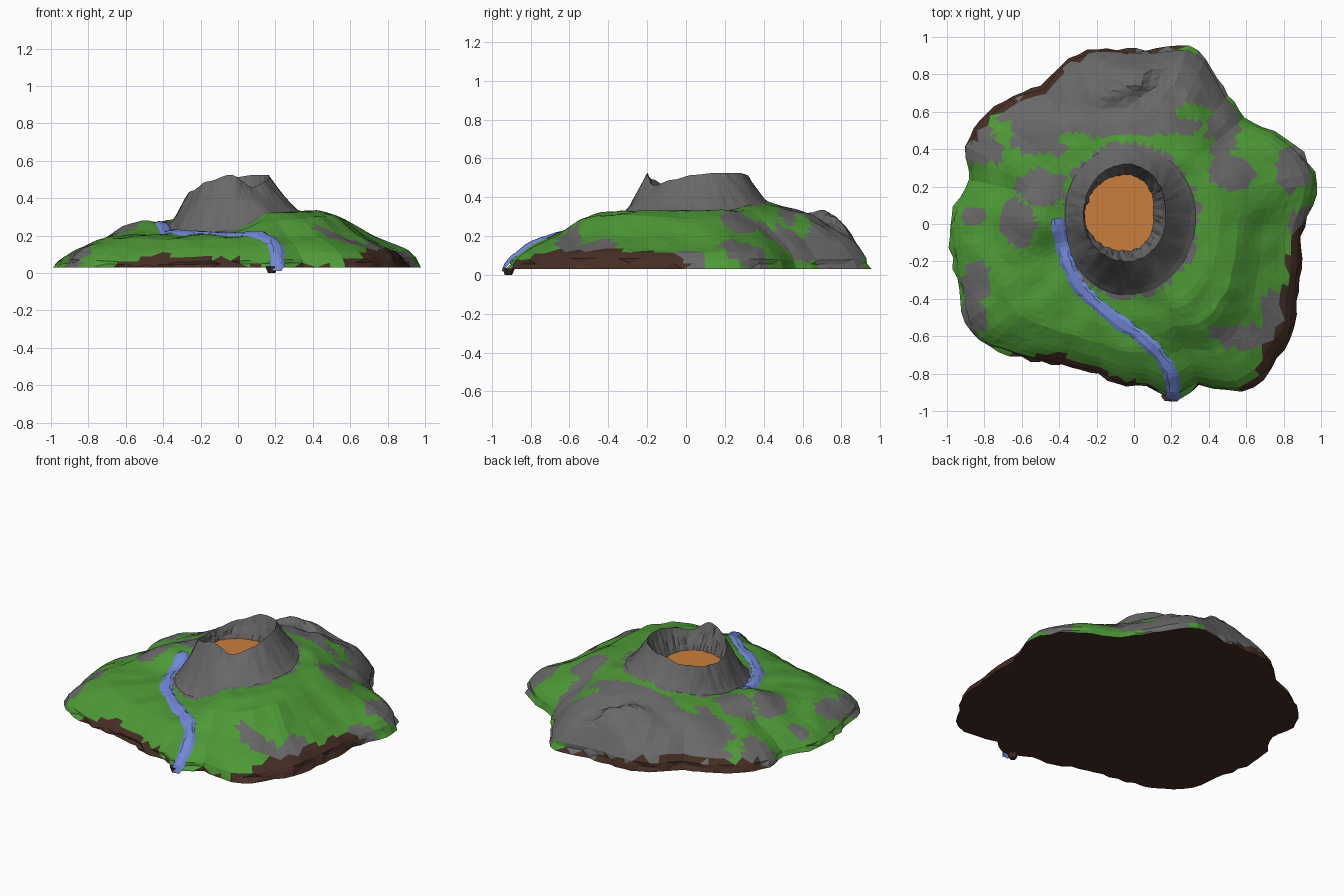
import bpy, bmesh, math, random
from mathutils import Vector, noise

if "Cube" in bpy.data.objects:
    bpy.data.objects.remove(bpy.data.objects["Cube"])

random.seed(4)
CX, CY, BASE = -0.04, 0.04, 0.03
SEG = 108


def material(name, rgb):
    m = bpy.data.materials.new(name)
    m.diffuse_color = (*rgb, 1)
    m.use_nodes = True
    m.node_tree.nodes["Principled BSDF"].inputs["Base Color"].default_value = m.diffuse_color
    return m


GREEN, GRAY, BROWN = 0, 1, 2
land = [material("grass", (0.075, 0.32, 0.037)),
        material("rock", (0.14, 0.14, 0.14)),
        material("earth", (0.06, 0.027, 0.018))]
water = material("water", (0.17, 0.25, 0.70))
molten = material("lava", (0.60, 0.21, 0.045))

# Coastline
coast = [(.99, .2), (.92, 0), (.9, -.1), (.87, -.45), (.87, -.6), (.78, -.7), (.73, -.82),
         (.58, -.91), (.35, -.87), (.22, -.95), (.15, -.92), (.08, -.88), (-.08, -.87),
         (-.2, -.81), (-.4, -.76), (-.62, -.72), (-.82, -.65), (-.92, -.53), (-.93, -.4),
         (-.98, -.2), (-1, .02), (-.88, .25), (-.92, .4), (-.85, .55), (-.65, .7),
         (-.5, .74), (-.35, .9), (-.22, .95), (-.05, .94), (.1, .94), (.3, .96),
         (.38, .9), (.5, .7), (.6, .56), (.8, .48), (.92, .38), (.98, .27)]
polar = sorted((math.degrees(math.atan2(y - CY, x - CX)) % 360, math.hypot(x - CX, y - CY))
               for x, y in coast)
polar = [(polar[-1][0] - 360, polar[-1][1])] + polar + [(polar[0][0] + 360, polar[0][1])]

# Radii and heights listed at even steps around the crater
LAVA_R = [.14, .22, .22, .18]
RIM_R = [.21, .28, .23, .24]
FOOT_R = [.37, .38, .33, .42]
RIM_Z = [.515, .525, .525, .51, .46, .43, .42, .44, .49, .525, .46, .49]
STEPS = [0, .2, .4, .6, .8, .92, 1]
SLOPES = [[.33, .335, .28, .20, .135, .11],
          [.34, .33, .27, .20, .15, .10],
          [.36, .34, .31, .25, .17, .10],
          [.38, .35, .31, .30, .22, .12],
          [.32, .30, .28, .24, .16, .10],
          [.28, .27, .22, .17, .14, .09],
          [.25, .29, .25, .16, .12, .07],
          [.22, .20, .20, .19, .14, .09],
          [.22, .20, .20, .18, .12, .07],
          [.23, .21, .20, .18, .13, .08],
          [.32, .32, .29, .20, .15, .10],
          [.33, .335, .31, .20, .14, .11]]
EARTH_T = [.98, 1.1, 1.1, 1.1, 1.1, .97, .96, .93, .9, .9, .92, 1.1,
           1.1, 1.1, 1.1, 1., .88, .88, .92, 1., .98, .86, .86, .86]

# Ground patches: centre, radii, colour
PATCHES = [(0, .7, .5, .27, GRAY), (-.48, .55, .25, .17, GRAY), (-.8, .42, .1, .12, GRAY),
           (-.5, .2, .14, .1, GRAY), (-.62, 0, .1, .14, GRAY), (-.84, -.3, .08, .1, GRAY),
           (-.86, -.5, .08, .1, GRAY), (-.85, .05, .07, .05, GRAY), (.58, -.6, .18, .07, GRAY),
           (.75, -.46, .07, .12, GRAY), (.85, .3, .09, .13, GRAY), (.52, .27, .12, .09, GRAY),
           (.47, .5, .09, .17, GRAY), (.9, 0, .08, .08, GRAY), (.32, .6, .1, .05, GREEN),
           (.1, .44, .32, .04, GREEN), (-.32, .45, .08, .04, GREEN), (-.7, .5, .06, .05, GREEN)]


def around(table, az):
    f = (az % 360) / 360 * len(table)
    i, k = int(f), f - int(f)
    k = k * k * (3 - 2 * k)
    return table[i % len(table)] * (1 - k) + table[(i + 1) % len(table)] * k


def coast_r(az):
    az %= 360
    for (a, r), (b, s) in zip(polar, polar[1:]):
        if a <= az <= b:
            return r + (s - r) * (az - a) / max(b - a, 1e-6)


def slope_z(az, t):
    """Ground height from the cone foot (t=0) to the coast (t=1)."""
    t = min(max(t, 0), 1)
    i = min(sum(t >= s for s in STEPS) - 1, 5)
    k = (t - STEPS[i]) / (STEPS[i + 1] - STEPS[i])
    h = [around([row[c] for row in SLOPES], az) for c in (i, min(i + 1, 5))]
    if i == 5:
        h[1] = BASE
    z = h[0] * (1 - k) + h[1] * k
    r = around(FOOT_R, az) * (1 - t) + coast_r(az) * t
    a = math.radians(az)
    x, y = CX + r * math.cos(a), CY + r * math.sin(a)
    crag = math.exp(-(x / .3) ** 2 - ((y - .74) / .13) ** 2)
    n = noise.noise(Vector((x * 9, y * 9, .5)))
    return max(z + n * (.012 + .06 * crag) * min(1, (1 - t) * 6), BASE)


def ground_z(x, y):
    az = math.degrees(math.atan2(y - CY, x - CX)) % 360
    foot = around(FOOT_R, az)
    return slope_z(az, (math.hypot(x - CX, y - CY) - foot) / (coast_r(az) - foot))


def ground_colour(p):
    x, y = p.x, p.y
    az = math.degrees(math.atan2(y - CY, x - CX)) % 360
    foot = around(FOOT_R, az)
    t = (math.hypot(x - CX, y - CY) - foot) / (coast_r(az) - foot)
    n = noise.noise(Vector((x * 12, y * 12, 3)))
    if t < .03 + .05 * n:
        return GRAY
    if t > around(EARTH_T, az) + .05 * n:
        return BROWN
    colour = GREEN
    for px, py, rx, ry, c in PATCHES:
        if ((x - px) / rx) ** 2 + ((y - py) / ry) ** 2 < 1 + .5 * n:
            colour = c
    return colour


def finish(name, bm, mats):
    me = bpy.data.meshes.new(name)
    bm.to_mesh(me)
    bm.free()
    for m in mats:
        me.materials.append(m)
    ob = bpy.data.objects.new(name, me)
    bpy.context.collection.objects.link(ob)
    return ob


# Island: crater wall, cone, slopes and flat underside
bm = bmesh.new()
rings = [("wall", k / 3) for k in range(3)] + [("cone", k / 6) for k in range(6)]
rings += [("slope", k / 18) for k in range(18)] + [("slope", .97), ("slope", 1)]
grid = []
for kind, t in rings:
    row = []
    for j in range(SEG):
        az = 360 * j / SEG
        lava, rim, foot = (around(q, az) for q in (LAVA_R, RIM_R, FOOT_R))
        top, wob = around(RIM_Z, az), noise.noise(Vector((j * .45, t * 2, 1)))
        if kind == "wall":
            r = lava + (rim - lava) * t + .012 * wob
            z = .34 + (top - .34) * t
        elif kind == "cone":
            r = rim + (foot - rim) * t + .006 * wob
            z0 = slope_z(az, 0)
            z = z0 + (top - z0) * (1 - t) ** 1.2
        else:
            r = foot + (coast_r(az) - foot) * t
            z = slope_z(az, t)
            r *= 1 - (.02 * random.random() if t > .96 else 0)
        a = math.radians(az)
        row.append(bm.verts.new((CX + r * math.cos(a), CY + r * math.sin(a), z)))
    grid.append(row)
for i in range(len(grid) - 1):
    for j in range(SEG):
        k = (j + 1) % SEG
        a, b, c, d = grid[i][j], grid[i + 1][j], grid[i + 1][k], grid[i][k]
        for tri in (((a, b, c), (a, c, d)) if (i + j) % 2 else ((a, b, d), (b, c, d))):
            f = bm.faces.new(tri)
            f.material_index = ground_colour(f.calc_center_median())
under = bm.faces.new(grid[-1][::-1])
under.material_index = BROWN
finish("island", bm, land)

# Lava pool
bm = bmesh.new()
pool = []
for j in range(36):
    a = math.tau * j / 36
    r = around(LAVA_R, j * 10) + .015
    pool.append(bm.verts.new((CX + r * math.cos(a), CY + r * math.sin(a), .352)))
bm.faces.new(pool)
finish("lava_pool", bm, [molten])

# River ribbon draped over the ground down to the coast
path = [(-.41, .03), (-.385, -.1), (-.36, -.2), (-.3, -.33), (-.22, -.41), (-.1, -.51),
        (.02, -.59), (.12, -.68), (.19, -.78), (.21, -.86), (.21, -.935)]
pts = []
for (x0, y0), (x1, y1) in zip(path, path[1:]):
    pts += [Vector((x0 + (x1 - x0) * k / 4, y0 + (y1 - y0) * k / 4)) for k in range(4)]
pts.append(Vector(path[-1]))
bm = bmesh.new()
rows = []
for i, p in enumerate(pts):
    d = (pts[min(i + 1, len(pts) - 1)] - pts[max(i - 1, 0)]).normalized()
    side = Vector((-d.y, d.x))
    half = .036 + .008 * random.uniform(-1, 1)
    row = []
    for s in (-1, -.5, 0, .5, 1):
        q = p + side * half * s
        row.append(bm.verts.new((q.x, q.y, ground_z(q.x, q.y) + (.002 if abs(s) == 1 else .013))))
    rows.append(row)
rows.append([bm.verts.new((v.co.x * .6 + .084, -.95, .012)) for v in rows[-1]])
for r0, r1 in zip(rows, rows[1:]):
    for k in range(4):
        bm.faces.new((r0[k], r1[k], r1[k + 1], r0[k + 1]))
bmesh.ops.recalc_face_normals(bm, faces=bm.faces)
if sum(f.normal.z for f in bm.faces) < 0:
    bmesh.ops.reverse_faces(bm, faces=bm.faces)
finish("river", bm, [water])

# Earth lip under the river mouth
bpy.ops.mesh.primitive_cone_add(vertices=7, radius1=.02, radius2=.035, depth=.035,
                                location=(.18, -.915, .0175))
lip = bpy.context.object
lip.name = "river_mouth_lip"
lip.data.materials.append(land[BROWN])
